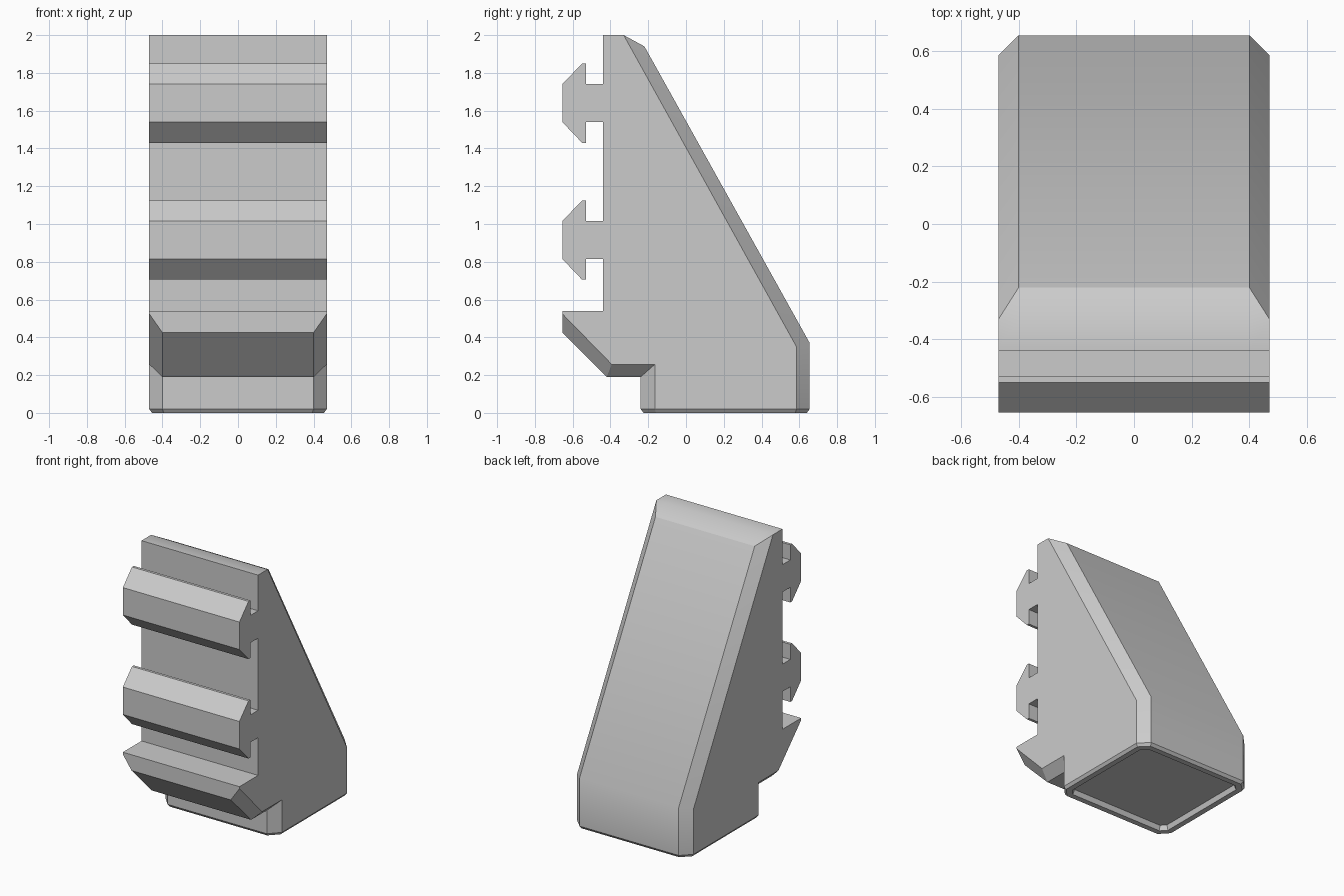
import bpy
import bmesh

cube = bpy.data.objects.get("Cube")
if cube:
    bpy.data.objects.remove(cube, do_unlink=True)

# Single grey material
grey = bpy.data.materials.new("light grey")
grey.use_nodes = True
colour = (0.6, 0.6, 0.6, 1)
grey.diffuse_color = colour
grey.node_tree.nodes["Principled BSDF"].inputs["Base Color"].default_value = colour

HALF, FLAT = 0.47, 0.40      # outer half width, half width inside the bevels
FRONT, NECK, TIP = -0.44, -0.53, -0.655


def rail(mid):
    """Undercut clip rail, traced upwards along the front."""
    lower = [(FRONT, -0.1), (NECK, -0.1), (NECK, -0.21), (-0.55, -0.21), (TIP, -0.1)]
    upper = [(y, -z) for y, z in reversed(lower)]
    return [(y, mid + z) for y, z in lower + upper]


# Side profiles: the front is shared, the back and underside are bevelled
front = [(TIP, 0.54), (FRONT, 0.54)] + rail(0.915) + rail(1.64) + [(FRONT, 2), (-0.33, 2)]
middle = front + [(-0.22, 1.94), (0.655, 0.37), (0.655, 0.02),
                  (-0.24, 0.02), (-0.24, 0.19), (-0.42, 0.19), (TIP, 0.425)]
side = front + [(-0.33, 2), (0.585, 0.35), (0.585, 0.02),
                (-0.165, 0.02), (-0.165, 0.257), (-0.393, 0.257), (TIP, 0.525)]

# Loft the profiles across the width
bm = bmesh.new()
stations = [(-HALF, side), (-FLAT, middle), (FLAT, middle), (HALF, side)]
rings = [[bm.verts.new((x, y, z)) for y, z in prof] for x, prof in stations]
n = len(middle)
back_i, front_i = n - 5, n - 4          # ends of the base edge
for a, b in zip(rings, rings[1:]):
    for i in range(n):
        if i != back_i:
            j = (i + 1) % n
            bm.faces.new((a[i], a[j], b[j], b[i]))
bm.faces.new(rings[0])
bm.faces.new(rings[-1][::-1])

# Octagonal base with bevelled rim and shallow recess
base = bm.faces.new([r[back_i] for r in rings] + [r[front_i] for r in reversed(rings)])
bmesh.ops.remove_doubles(bm, verts=bm.verts, dist=0.0001)
bmesh.ops.recalc_face_normals(bm, faces=bm.faces)
for thickness, depth in ((0.015, 0.02), (0.04, 0), (0.012, -0.035)):
    bmesh.ops.inset_region(bm, faces=[base], thickness=thickness, depth=depth,
                           use_even_offset=True)

mesh = bpy.data.meshes.new("wedge_bracket")
bm.to_mesh(mesh)
bm.free()
mesh.materials.append(grey)
bracket = bpy.data.objects.new("wedge_bracket", mesh)
bpy.context.collection.objects.link(bracket)

# Soften only the shallow bends
bpy.ops.object.select_all(action="DESELECT")
bracket.select_set(True)
bpy.context.view_layer.objects.active = bracket
bpy.ops.object.shade_smooth_by_angle(angle=0.53)
